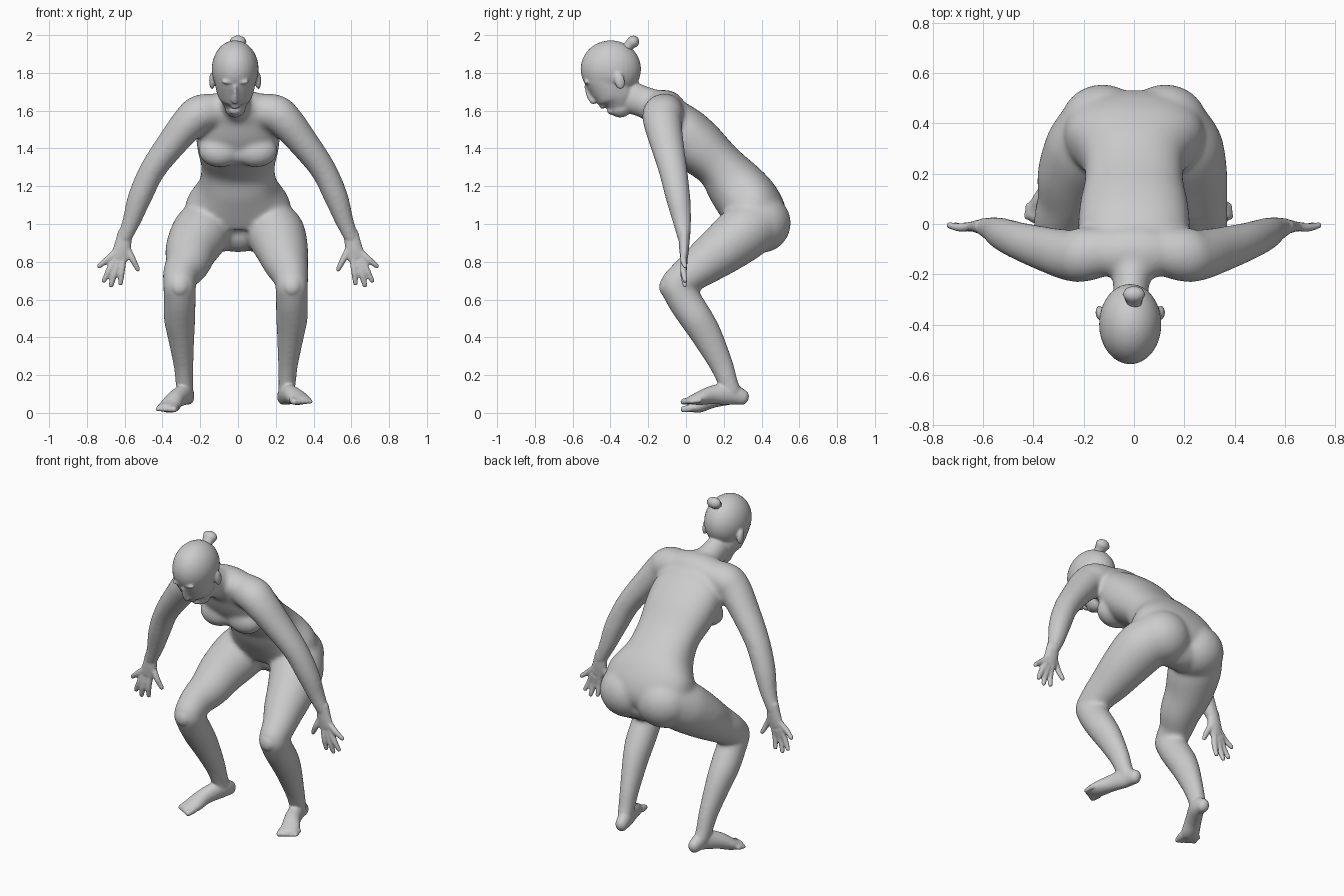
import bpy, bmesh, math
from mathutils import Vector, Matrix


def sgnpow(v, p):
    return math.copysign(abs(v) ** p, v)


def catmull(p0, p1, p2, p3, t):
    return [0.5 * (2 * b + (c - a) * t + (2 * a - 5 * b + 4 * c - d) * t * t
                   + (3 * b - a - 3 * c + d) * t ** 3) for a, b, c, d in zip(p0, p1, p2, p3)]


def loft(bm, stations, ref=(1, 0, 0), sides=24, square=2.0, sub=6):
    """Smooth tube through (x, y, z, a, b): a = radius along ref, b = radius across it."""
    n = len(stations)
    rows = []
    for i in range(n - 1):
        q = [stations[max(0, min(n - 1, i + k))] for k in (-1, 0, 1, 2)]
        rows += [catmull(*q, k / sub) for k in range(sub)]
    rows.append(list(stations[-1]))
    frames = []
    for i, r in enumerate(rows):
        t = Vector(rows[min(i + 1, len(rows) - 1)][:3]) - Vector(rows[max(i - 1, 0)][:3])
        frames.append((Vector(r[:3]), t.normalized(), r[3], r[4]))

    # rounded end caps
    def dome(f, sign):
        c, t, a, b = f
        return [(c + t * sign * min(a, b) * math.sin(w), t, a * math.cos(w), b * math.cos(w))
                for w in (0.4, 0.8, 1.15, 1.45)]
    frames = dome(frames[0], -1)[::-1] + frames + dome(frames[-1], 1)
    rings = []
    for c, t, a, b in frames:
        u = Vector(ref)
        u = (u - t * u.dot(t)).normalized()
        v = t.cross(u)
        ring = []
        for k in range(sides):
            w = 2 * math.pi * k / sides
            ring.append(bm.verts.new(c + u * a * sgnpow(math.cos(w), 2 / square)
                                     + v * b * sgnpow(math.sin(w), 2 / square)))
        rings.append(ring)
    for r0, r1 in zip(rings, rings[1:]):
        for k in range(sides):
            j = (k + 1) % sides
            bm.faces.new((r0[k], r0[j], r1[j], r1[k]))
    bm.faces.new(rings[0][::-1])
    bm.faces.new(rings[-1])


def ball(bm, c, r, tilt=0.0):
    m = Matrix.Translation(c) @ Matrix.Rotation(tilt, 4, 'X') @ Matrix.Diagonal((*r, 1))
    bmesh.ops.create_uvsphere(bm, u_segments=32, v_segments=20, radius=1, matrix=m)


def finish(bm, name, voxel=0, rounds=0):
    bmesh.ops.recalc_face_normals(bm, faces=bm.faces)
    me = bpy.data.meshes.new(name)
    bm.to_mesh(me)
    bm.free()
    ob = bpy.data.objects.new(name, me)
    bpy.context.collection.objects.link(ob)
    if voxel:
        fuse = ob.modifiers.new("fuse", 'REMESH')
        fuse.mode = 'VOXEL'
        fuse.voxel_size = voxel
        fuse.use_smooth_shade = True
        soft = ob.modifiers.new("soften", 'SMOOTH')
        soft.factor = .5
        soft.iterations = rounds
    return ob


bm = bmesh.new()

# torso, leaning forward from pelvis to collar
loft(bm, [(0, .395, .96, .16, .11), (0, .385, 1.02, .26, .155), (0, .335, 1.11, .275, .165),
          (0, .257, 1.21, .208, .153), (0, .175, 1.31, .195, .13), (0, .065, 1.41, .216, .145),
          (0, -.03, 1.50, .218, .14), (0, -.11, 1.59, .17, .105)], square=2.3, sides=40)
ball(bm, (0, -.115, 1.615), (.20, .11, .095))

# neck
loft(bm, [(-.015, -.30, 1.672, .07, .09), (-.01, -.22, 1.645, .076, .084),
          (0, -.12, 1.60, .11, .10)])

# chest band
ball(bm, (0, -.045, 1.395), (.12, .075, .085), -.4)

for s in (-1, 1):
    # breasts and buttocks
    ball(bm, (s * .095, -.06, 1.388), (.115, .08, .09), -.4)
    ball(bm, (s * .125, .397, 1.005), (.168, .158, .158))

    # shoulder and arm
    loft(bm, [(s * x, y, z, a, b) for x, y, z, a, b in (
        (.07, -.10, 1.60, .09, .09), (.19, -.12, 1.587, .108, .10),
        (.25, -.125, 1.545, .103, .095), (.335, -.105, 1.445, .092, .082),
        (.45, -.07, 1.29, .077, .069), (.52, -.042, 1.14, .066, .064),
        (.562, -.022, 1.02, .051, .05), (.603, -.01, .92, .034, .039))], ref=(0, 1, 0))

    # thigh; the right leg stands slightly wider
    k = .024 if s < 0 else 0
    loft(bm, [(s * x, y, z, a, b) for x, y, z, a, b in (
        (.175, .36, .99, .145, .145), (.203, .295, .945, .154, .15),
        (.232 + k / 2, .20, .87, .14, .136), (.254 + k / 2, .10, .795, .12, .117),
        (.276 + k, .02, .735, .098, .10), (.285 + k, -.045, .682, .086, .09))], sides=32)

    # knee and lower leg
    loft(bm, [(s * (x + k), y, z, a, b) for x, y, z, a, b in (
        (.285, -.05, .668, .087, .088), (.285, -.005, .59, .085, .09),
        (.285, .055, .50, .084, .088), (.278, .11, .41, .072, .082),
        (.265, .185, .26, .054, .064), (.26, .222, .16, .047, .054),
        (.256, .24, .11, .045, .055))])

# blend the large masses, then continue with the fine parts on top
core = finish(bm, "body_core", .011, 14)
blended = bpy.data.meshes.new_from_object(core.evaluated_get(bpy.context.evaluated_depsgraph_get()))
bpy.data.objects.remove(core)
bm = bmesh.new()
bm.from_mesh(blended)
bpy.data.meshes.remove(blended)

# head: skull, face, nose, lips, chin, ears
HX = -.015
ball(bm, (HX, -.398, 1.82), (.124, .16, .152))
loft(bm, [(HX, -.425, 1.81, .115, .125), (HX, -.412, 1.775, .112, .126),
          (HX, -.385, 1.715, .101, .115), (HX, -.358, 1.668, .084, .102),
          (HX, -.346, 1.62, .056, .064)], sides=32)
loft(bm, [(HX, -.528, 1.73, .009, .012), (HX, -.509, 1.68, .012, .019),
          (HX, -.491, 1.652, .019, .019)], sides=16)
ball(bm, (HX, -.442, 1.622), (.028, .014, .012))
ball(bm, (HX, -.392, 1.60), (.034, .026, .022))
for s in (-1, 1):
    ball(bm, (HX + s * .04, -.527, 1.752), (.034, .014, .012))
    ball(bm, (HX + s * .122, -.352, 1.758), (.016, .027, .046), .2)

for s in (-1, 1):
    # palm, fingers and thumb
    loft(bm, [(s * .60, -.01, .95, .030, .038), (s * .611, -.01, .88, .027, .046),
              (s * .627, -.01, .825, .021, .05)], ref=(0, 1, 0))
    for bx, bz, tx, tz in ((.652, .845, .735, .777), (.655, .81, .710, .700),
                           (.637, .80, .672, .676), (.61, .81, .622, .686),
                           (.585, .865, .530, .760)):
        loft(bm, [(s * bx, -.01, bz, .019, .020),
                  (s * (bx + tx) / 2, -.014, (bz + tz) / 2, .017, .0175),
                  (s * tx, -.005, tz, .013, .0135)], ref=(0, 1, 0), sides=12)

    # kneecap
    k = .024 if s < 0 else 0
    ball(bm, (s * (.285 + k), -.095, .675), (.055, .045, .06), -.3)

    # foot with toes; the right toes rest lower
    d = -.04 if s < 0 else 0
    f = .042 if s < 0 else 0
    loft(bm, [(s * x, y, z, a, b) for x, y, z, a, b in (
        (.243 + k, .297, .083, .036, .042), (.256 + k, .23, .10, .043, .058),
        (.285 + f, .14, .095 + d / 2, .047, .049), (.32 + f, .07, .077 + d, .055, .036),
        (.34 + f, .025, .068 + d, .05, .022))])
    for i in range(5):
        tx, ty, r = .298 + f + i * .0215, -.012 + i * .01, .021 - i * .0018
        loft(bm, [(s * (tx - .008), ty + .045, .067 + d, r, r),
                  (s * tx, ty, .059 + d, r * .85, r * .85)], sides=12)

# one smooth skin over all body parts
finish(bm, "body", .0068, 5)

# hair bun on the back of the crown
bm = bmesh.new()
loft(bm, [(0, -.345, 1.90, .03, .028), (0, -.305, 1.942, .033, .028),
          (0, -.281, 1.964, .045, .034)], sides=10, sub=2)
bun = finish(bm, "hair_bun")
for p in bun.data.polygons:
    p.use_smooth = True
